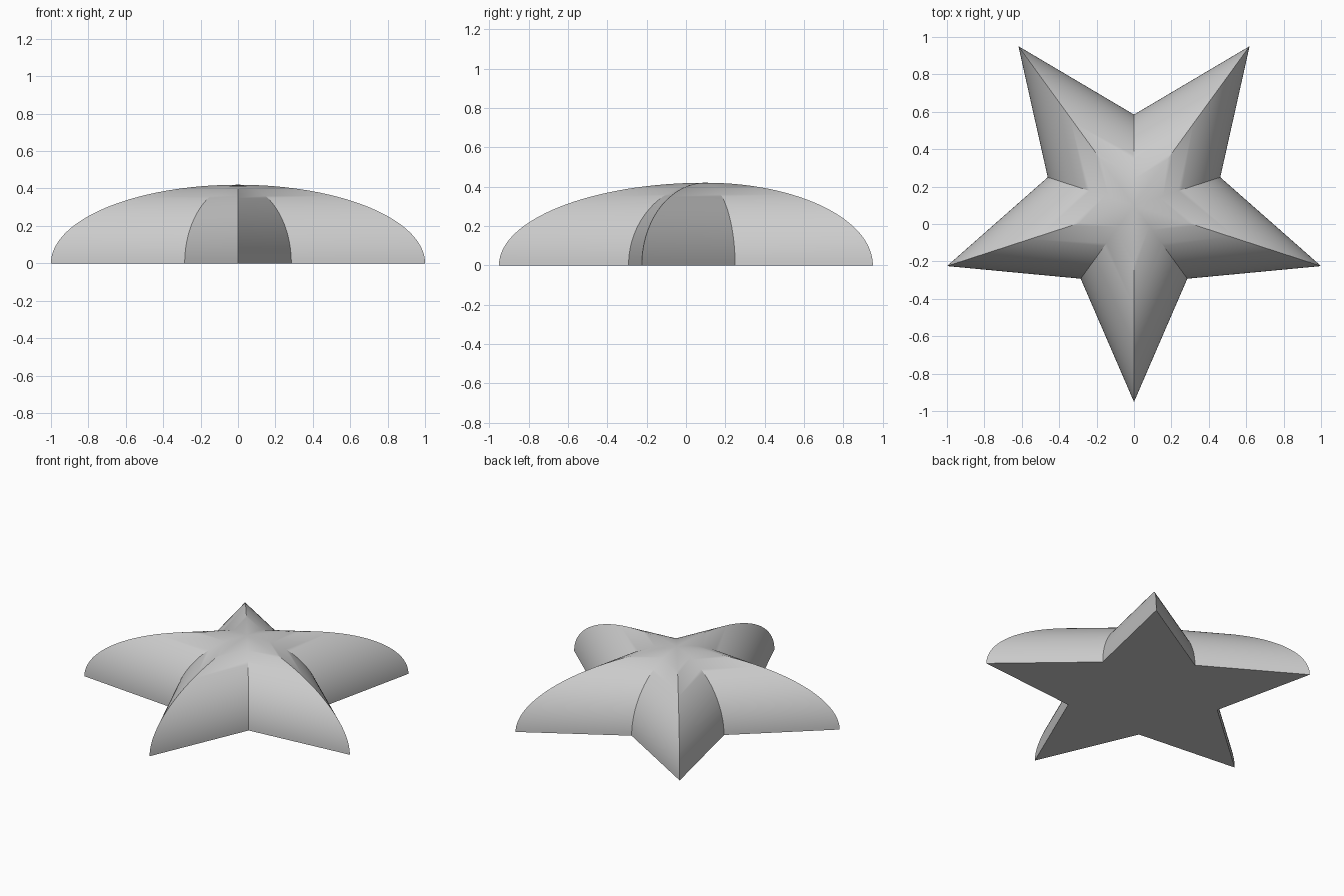
import bpy
import bmesh
from math import sin, cos, pi, radians

if "Cube" in bpy.data.objects:
    bpy.data.objects.remove(bpy.data.objects["Cube"], do_unlink=True)

TIP, NOTCH, HEIGHT, CENTRE_Y = 1.0515, 0.485, 0.42, 0.1
RINGS = 32

# Plain grey material
grey = bpy.data.materials.new("light grey")
grey.use_nodes = True
colour = (0.6, 0.6, 0.6, 1)
grey.diffuse_color = colour
grey.node_tree.nodes["Principled BSDF"].inputs["Base Color"].default_value = colour


def star_ring(bm, scale, z):
    """Ten corners of a five-pointed star, first tip towards the front."""
    ring = []
    for i in range(10):
        radius = scale * (NOTCH if i % 2 else TIP)
        angle = -pi / 2 + i * pi / 5
        ring.append(bm.verts.new((radius * cos(angle), CENTRE_Y + radius * sin(angle), z)))
    return ring


# Star outlines shrinking upwards along an elliptical dome
bm = bmesh.new()
rings = []
for k in range(RINGS):
    t = k / RINGS * pi / 2
    rings.append(star_ring(bm, cos(t), HEIGHT * sin(t)))
for low, high in zip(rings, rings[1:]):
    for i in range(10):
        j = (i + 1) % 10
        bm.faces.new((low[i], low[j], high[j], high[i]))

# Crown point and flat underside
crown = bm.verts.new((0, CENTRE_Y, HEIGHT))
for i in range(10):
    bm.faces.new((rings[-1][i], rings[-1][(i + 1) % 10], crown))
bm.faces.new(rings[0][::-1])
bmesh.ops.recalc_face_normals(bm, faces=bm.faces)

mesh = bpy.data.meshes.new("domed_star")
bm.to_mesh(mesh)
bm.free()
mesh.materials.append(grey)
star = bpy.data.objects.new("domed_star", mesh)
bpy.context.collection.objects.link(star)

# Smooth dome that keeps its ridges and base edge sharp
bpy.ops.object.select_all(action="DESELECT")
star.select_set(True)
bpy.context.view_layer.objects.active = star
bpy.ops.object.shade_smooth_by_angle(angle=radians(30))
